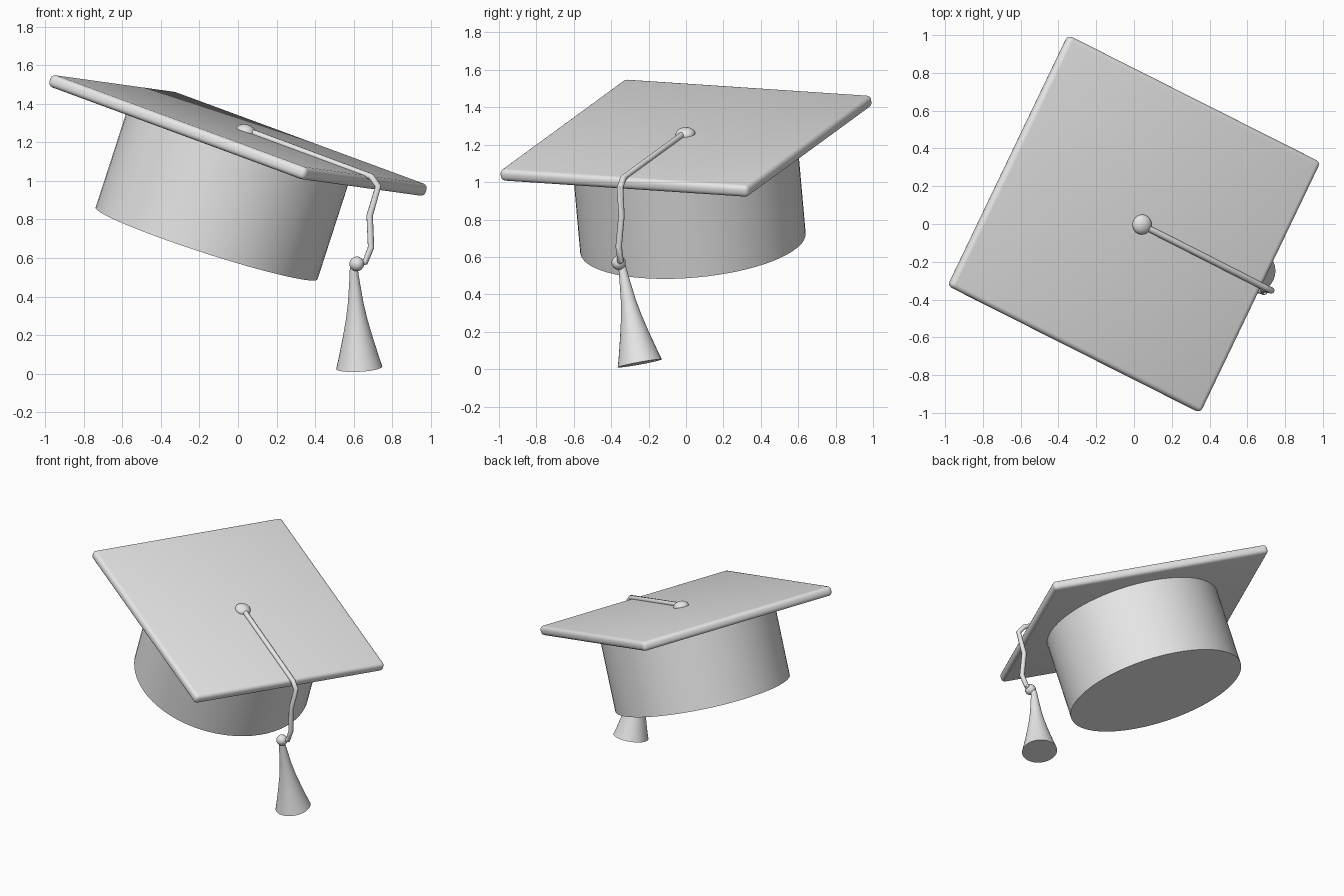
import bpy
import bmesh
from math import cos, sin, tau
from mathutils import Vector, Matrix

if "Cube" in bpy.data.objects:
    bpy.data.objects.remove(bpy.data.objects["Cube"])

grey = bpy.data.materials.new("light grey")
grey.use_nodes = True
grey.diffuse_color = (0.8, 0.8, 0.8, 1)
grey.node_tree.nodes["Principled BSDF"].inputs["Base Color"].default_value = (0.8, 0.8, 0.8, 1)


def finish(obj, name, matrix=None):
    """Name, colour, place and smooth a part."""
    obj.name = name
    obj.data.materials.clear()
    obj.data.materials.append(grey)
    if matrix is not None:
        obj.matrix_world = matrix
    bpy.ops.object.select_all(action="DESELECT")
    obj.select_set(True)
    bpy.context.view_layer.objects.active = obj
    bpy.ops.object.shade_smooth_by_angle(angle=0.7)
    return obj


def frame(origin, x_hint, z_axis):
    """Matrix at origin with local z along z_axis and x near x_hint."""
    z = Vector(z_axis).normalized()
    y = z.cross(Vector(x_hint)).normalized()
    rot = Matrix((y.cross(z), y, z)).transposed().to_4x4()
    return Matrix.Translation(origin) @ rot


def lathe(name, profile, matrix, sides):
    """Closed solid of revolution from (radius, height) pairs."""
    bm = bmesh.new()
    rings = [[bm.verts.new((r * cos(tau * i / sides), r * sin(tau * i / sides), h))
              for i in range(sides)] for r, h in profile]
    for a, b in zip(rings, rings[1:]):
        for i in range(sides):
            j = (i + 1) % sides
            bm.faces.new((a[i], a[j], b[j], b[i]))
    bm.faces.new(rings[0])
    bm.faces.new(rings[-1])
    bmesh.ops.recalc_face_normals(bm, faces=bm.faces)
    mesh = bpy.data.meshes.new(name)
    bm.to_mesh(mesh)
    bm.free()
    obj = bpy.data.objects.new(name, mesh)
    bpy.context.collection.objects.link(obj)
    return finish(obj, name, matrix)


def ball(name, radii, matrix):
    bpy.ops.mesh.primitive_uv_sphere_add(segments=24, ring_count=16, radius=1)
    return finish(bpy.context.object, name, matrix @ Matrix.Diagonal((*radii, 1)))


# Tilted frame shared by the board, drum and button
tilt = frame((0, 0, 1.235), (1.33, -0.67, -0.49), (0.307, -0.084, 0.948))

# Square board with rounded rim
bpy.ops.mesh.primitive_cube_add(size=1)
board = bpy.context.object
board.data.transform(Matrix.Diagonal((1.57, 1.475, 0.066, 1)))
rim = board.modifiers.new("rounded rim", "BEVEL")
rim.width = 0.026
rim.segments = 4
bpy.ops.object.modifier_apply(modifier=rim.name)
finish(board, "board", tilt)

# Head drum, running down from the board along its normal
base = Vector((-0.163, 0.037, 0.675))
lathe("drum", [(0.605, 0), (0.605, 0.57)],
      frame(base, (1, 0, 0), (0.307, -0.084, 0.948)), 64)

# Flattened button on the board
button = tilt.copy()
button.translation = (0.042, -0.003, 1.256)
ball("button", (0.053, 0.053, 0.036), button)

# Cord over the board edge down to the knot
path = [(0.05, -0.01, 1.26), (0.69, -0.335, 1.022), (0.727, -0.352, 0.972),
        (0.683, -0.345, 0.82), (0.69, -0.36, 0.655), (0.66, -0.35, 0.58),
        (0.615, -0.358, 0.57)]
curve = bpy.data.curves.new("cord", "CURVE")
curve.dimensions = "3D"
curve.bevel_depth = 0.017
curve.bevel_resolution = 3
curve.use_fill_caps = True
spline = curve.splines.new("POLY")
spline.points.add(len(path) - 1)
for point, co in zip(spline.points, path):
    point.co = (*co, 1)
cord = bpy.data.objects.new("cord", curve)
bpy.context.collection.objects.link(cord)
bpy.ops.object.select_all(action="DESELECT")
cord.select_set(True)
bpy.context.view_layer.objects.active = cord
bpy.ops.object.convert(target="MESH")
finish(bpy.context.object, "cord")

# Knot and flared tassel
ball("tassel_knot", (0.038,) * 3, Matrix.Translation((0.616, -0.36, 0.569)))
top, bottom = Vector((0.6, -0.342, 0.55)), Vector((0.629, -0.247, 0.031))
length = (bottom - top).length
flare = [(0.02, 0), (0.026, 0.12), (0.04, 0.35), (0.056, 0.52),
         (0.078, 0.7), (0.105, 0.9), (0.12, 1)]
lathe("tassel", [(r, t * length) for r, t in flare],
      frame(top, (1, 0, 0), bottom - top), 32)
